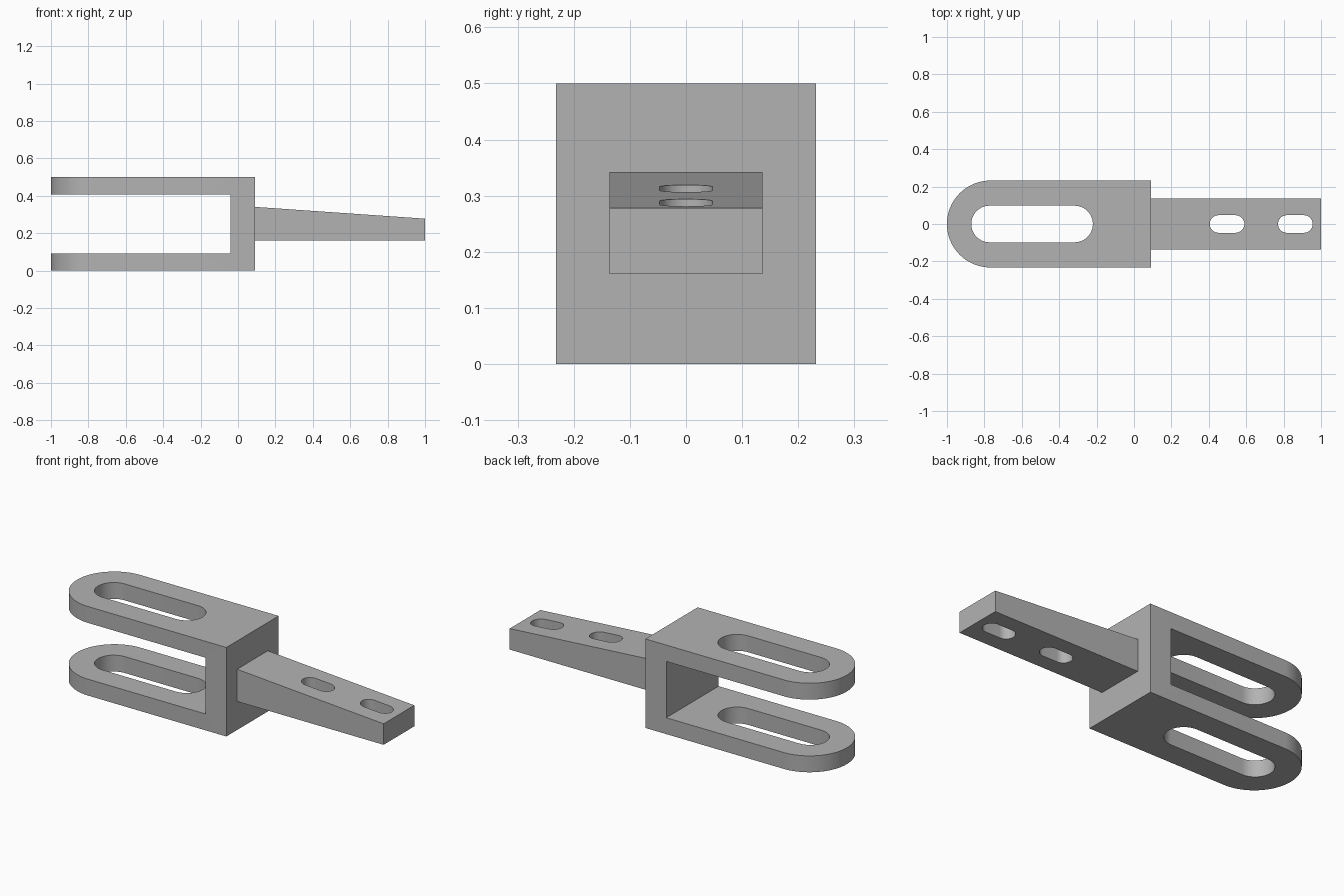
import bpy, bmesh, math
from mathutils import Vector

cube = bpy.data.objects.get("Cube")
if cube:
    bpy.data.objects.remove(cube, do_unlink=True)

steel = bpy.data.materials.new("plain grey")
steel.use_nodes = True
GREY = (0.45, 0.45, 0.45, 1)
steel.diffuse_color = GREY
steel.node_tree.nodes["Principled BSDF"].inputs["Base Color"].default_value = GREY


def prism(name, points, direction):
    """Extrude a closed outline of 3D points along a direction."""
    bm = bmesh.new()
    face = bm.faces.new([bm.verts.new(p) for p in points])
    out = bmesh.ops.extrude_face_region(bm, geom=[face])
    moved = [g for g in out["geom"] if isinstance(g, bmesh.types.BMVert)]
    bmesh.ops.translate(bm, verts=moved, vec=Vector(direction))
    bmesh.ops.recalc_face_normals(bm, faces=bm.faces)
    mesh = bpy.data.meshes.new(name)
    bm.to_mesh(mesh)
    bm.free()
    mesh.materials.append(steel)
    obj = bpy.data.objects.new(name, mesh)
    bpy.context.collection.objects.link(obj)
    return obj


def side_prism(name, profile, half_width):
    return prism(name, [(x, -half_width, z) for x, z in profile], (0, 2 * half_width, 0))


def arc(cx, radius, start, steps=24):
    """Half circle around (cx, 0), counter-clockwise from the start angle."""
    angles = [start + math.pi * i / steps for i in range(steps + 1)]
    return [(cx + radius * math.cos(a), radius * math.sin(a)) for a in angles]


def plan_prism(name, outline):
    return prism(name, [(x, y, -0.1) for x, y in outline], (0, 0, 0.7))


def slot(x0, x1, radius):
    outline = arc(x1 - radius, radius, -math.pi / 2) + arc(x0 + radius, radius, math.pi / 2)
    return plan_prism("slot_cutter", outline)


def boolean(obj, cutter, operation):
    mod = obj.modifiers.new("shape", "BOOLEAN")
    mod.operation, mod.solver, mod.object = operation, "EXACT", cutter
    bpy.context.view_layer.objects.active = obj
    bpy.ops.object.modifier_apply(modifier=mod.name)
    bpy.data.objects.remove(cutter, do_unlink=True)


# Fork: U profile with rounded arm ends and one long slot through both arms
HALF, BACK, INNER, WALL, TOP = 0.232, 0.09, -0.04, 0.092, 0.5
fork = side_prism("fork", [(-1.1, 0), (BACK, 0), (BACK, TOP), (-1.1, TOP),
                           (-1.1, TOP - WALL), (INNER, TOP - WALL),
                           (INNER, WALL), (-1.1, WALL)], HALF)
rounded = arc(HALF - 1, HALF + 0.0002, math.pi / 2, 40) + [(0.3, -0.3), (0.3, 0.3)]
boolean(fork, plan_prism("fork_outline", rounded), "INTERSECT")
boolean(fork, slot(-0.87, -0.22, 0.098), "DIFFERENCE")

# Tongue: tapered bar with two small slots
tongue = side_prism("tongue", [(BACK, 0.16), (1, 0.16), (1, 0.278), (BACK, 0.341)], 0.136)
for start in (0.405, 0.77):
    boolean(tongue, slot(start, start + 0.185, 0.047), "DIFFERENCE")

# Smooth curved walls, keep hard edges
for obj in (fork, tongue):
    bpy.ops.object.select_all(action="DESELECT")
    obj.select_set(True)
    bpy.context.view_layer.objects.active = obj
    bpy.ops.object.shade_smooth_by_angle(angle=math.radians(30))
